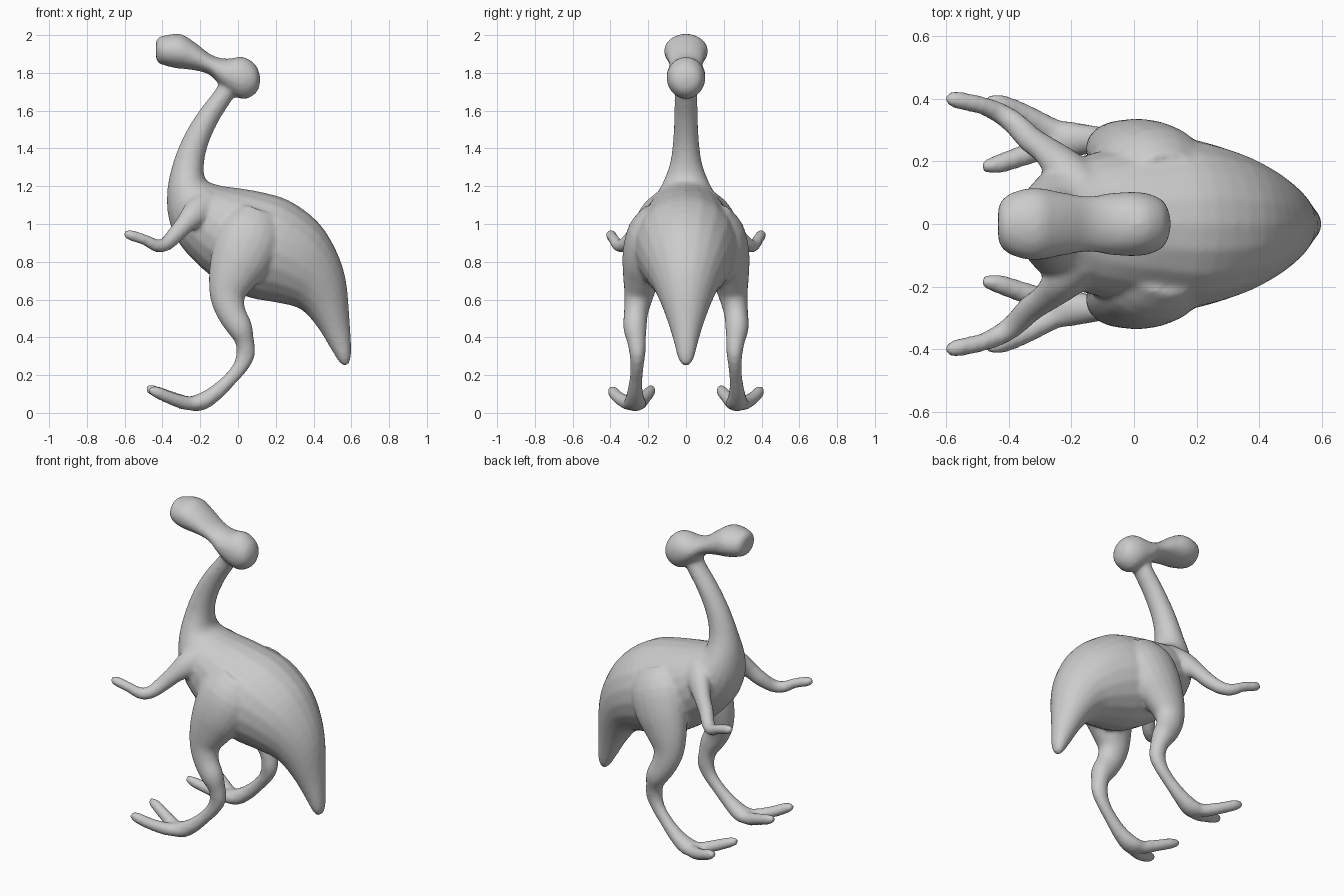
import bpy, bmesh, math
from mathutils import Vector

SIDES = 20
grey = bpy.data.materials.new("soft_grey")
grey.diffuse_color = (0.6, 0.6, 0.6, 1)
bm = bmesh.new()


def catmull(rows, steps=3):
    """Smoothly fill in stations between the given ones."""
    out = []
    for i in range(len(rows) - 1):
        p0, p1, p2 = rows[max(i - 1, 0)], rows[i], rows[i + 1]
        p3 = rows[min(i + 2, len(rows) - 1)]
        for s in range(steps):
            t = s / steps
            out.append([0.5 * (2 * b + (c - a) * t + (2 * a - 5 * b + 4 * c - d) * t * t
                               + (3 * b - a - 3 * c + d) * t ** 3)
                        for a, b, c, d in zip(p0, p1, p2, p3)])
    return out + [list(rows[-1])]


def skin(rings):
    """Closed loft through (centre, half axis, half axis) ellipses."""
    loops = []
    for c, u, v in rings:
        loops.append([bm.verts.new(c + u * math.cos(k * math.tau / SIDES)
                                   + v * math.sin(k * math.tau / SIDES)) for k in range(SIDES)])
    for a, b in zip(loops, loops[1:]):
        for k in range(SIDES):
            j = (k + 1) % SIDES
            bm.faces.new((a[k], a[j], b[j], b[k]))
    bm.faces.new(loops[0][::-1])
    bm.faces.new(loops[-1])


def profile(rows):
    """Rows: upper x, z, lower x, z, half width."""
    rings = []
    for x1, z1, x2, z2, w in catmull(rows):
        rings.append((Vector(((x1 + x2) / 2, 0, (z1 + z2) / 2)),
                      Vector(((x1 - x2) / 2, 0, (z1 - z2) / 2)), Vector((0, w, 0))))
    skin(rings)


def limb(rows):
    """Rows: x, y, z, half depth, half width; built on both sides."""
    fine = catmull(rows)
    for side in (1, -1):
        pts = [Vector((r[0], r[1] * side, r[2])) for r in fine]
        rings = []
        for i, p in enumerate(pts):
            t = (pts[min(i + 1, len(pts) - 1)] - pts[max(i - 1, 0)]).normalized()
            v = Vector((0, 1, 0))
            v = (v - t * v.dot(t)).normalized()
            rings.append((p, t.cross(v) * fine[i][3], v * fine[i][4]))
        skin(rings)


# neck, trunk and tail
profile([
    (0.00, 1.72, -0.09, 1.77, .06),
    (-.03, 1.66, -.12, 1.71, .06), (-.10, 1.55, -.205, 1.60, .062),
    (-.155, 1.43, -.285, 1.47, .068), (-.18, 1.32, -.345, 1.32, .085),
    (-.17, 1.235, -.375, 1.17, .13), (-.10, 1.205, -.365, 1.02, .18),
    (0.0, 1.19, -.30, .88, .22), (.12, 1.17, -.15, .73, .25),
    (.27, 1.125, .03, .62, .275), (.42, 1.015, .20, .585, .235),
    (.515, .87, .33, .55, .18), (.57, .71, .42, .455, .125),
    (.59, .50, .485, .35, .075), (.60, .32, .535, .27, .043),
    (.585, .255, .56, .25, .018)])

# rounded skull and long muzzle
profile([
    (.118, 1.78, .116, 1.74, .02), (.095, 1.84, .093, 1.69, .075),
    (.03, 1.885, .02, 1.66, .102), (-.06, 1.875, -.08, 1.72, .10),
    (-.14, 1.895, -.15, 1.79, .09), (-.22, 1.955, -.24, 1.815, .102),
    (-.30, 2.005, -.33, 1.825, .117), (-.38, 2.0, -.39, 1.84, .103),
    (-.425, 1.985, -.425, 1.855, .075), (-.435, 1.95, -.435, 1.89, .035)])

# haunches, shins and feet
limb([
    (.11, .15, 1.05, .12, .08), (.07, .19, .95, .17, .12),
    (.02, .215, .83, .165, .122), (-.03, .235, .72, .13, .10),
    (-.055, .25, .62, .095, .077), (-.035, .265, .53, .077, .064),
    (.01, .27, .45, .067, .062), (.035, .262, .38, .05, .05),
    (.04, .257, .31, .05, .042), (.01, .26, .24, .04, .035),
    (-.05, .265, .17, .037, .035), (-.12, .27, .105, .042, .043),
    (-.19, .27, .06, .046, .056), (-.25, .27, .05, .038, .06),
    (-.28, .27, .055, .015, .03)])

# outer and inner toes
limb([(-.17, .27, .06, .03, .03), (-.26, .30, .05, .038, .038),
      (-.35, .35, .075, .034, .034), (-.43, .385, .11, .031, .03),
      (-.47, .39, .125, .02, .018)])
limb([(-.17, .27, .06, .03, .03), (-.26, .25, .05, .038, .038),
      (-.35, .22, .08, .034, .034), (-.44, .19, .115, .03, .03),
      (-.485, .185, .13, .017, .017)])

# arms and hands
limb([(-.15, .11, 1.10, .09, .07), (-.22, .18, 1.06, .075, .06),
      (-.28, .235, 1.0, .052, .045), (-.33, .27, .945, .045, .042),
      (-.38, .32, .895, .038, .038), (-.43, .355, .885, .034, .034),
      (-.49, .38, .915, .029, .029), (-.55, .393, .935, .029, .029),
      (-.585, .40, .945, .026, .024), (-.602, .403, .945, .012, .012)])

# fuse the parts into one soft skin
bmesh.ops.recalc_face_normals(bm, faces=bm.faces)
mesh = bpy.data.meshes.new("creature_skin")
bm.to_mesh(mesh)
bm.free()
mesh.materials.append(grey)
body = bpy.data.objects.new("creature_skin", mesh)
bpy.context.collection.objects.link(body)
fuse = body.modifiers.new("fuse", 'REMESH')
fuse.mode = 'VOXEL'
fuse.voxel_size = 0.012
fuse.use_smooth_shade = True
soften = body.modifiers.new("soften", 'SMOOTH')
soften.factor = 0.5
soften.iterations = 6
